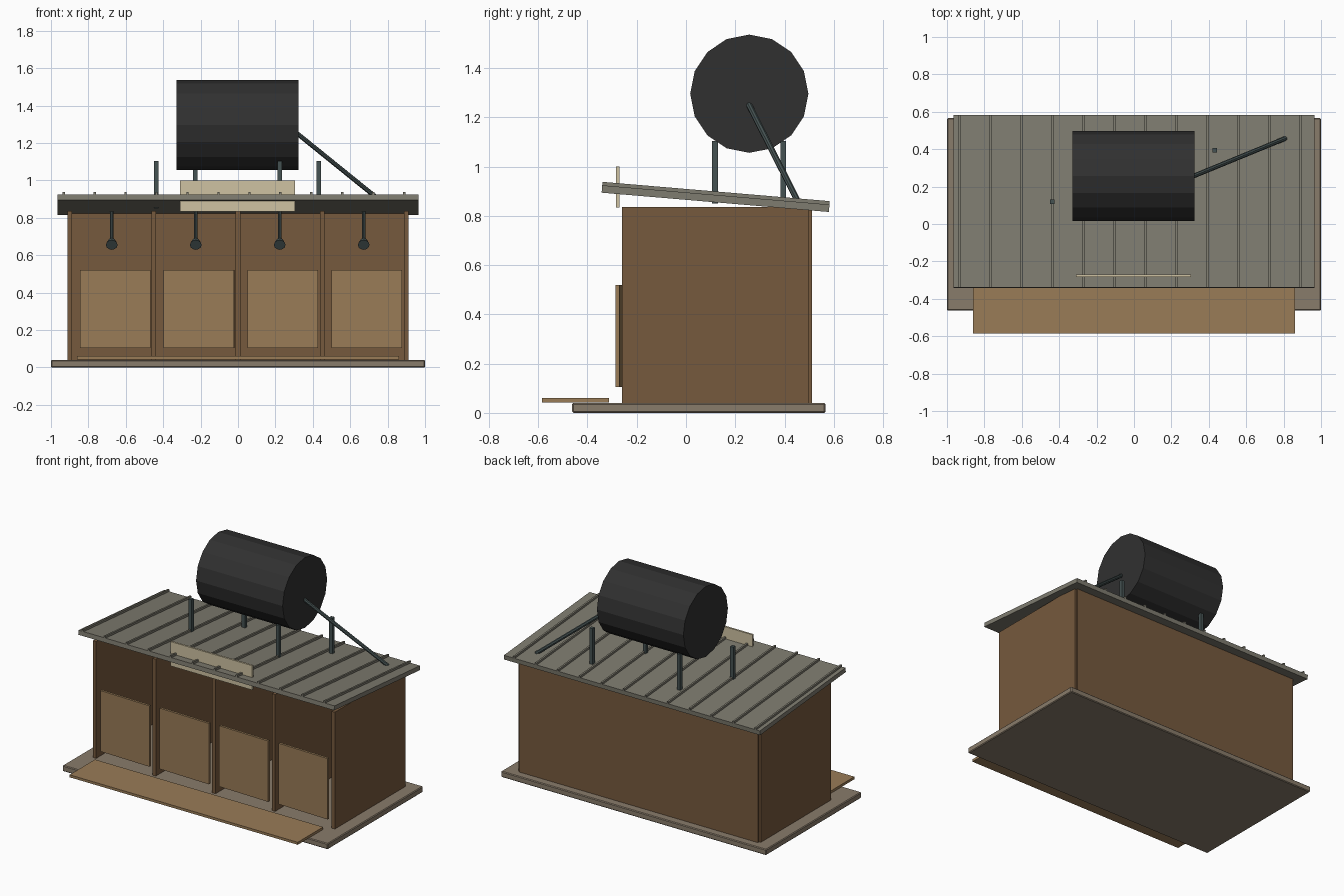
import bpy, math
from mathutils import Vector

if "Cube" in bpy.data.objects:
    bpy.data.objects.remove(bpy.data.objects["Cube"])


def mat(name, r, g, b):
    m = bpy.data.materials.new(name)
    m.diffuse_color = (r, g, b, 1)
    m.use_nodes = True
    m.node_tree.nodes["Principled BSDF"].inputs["Base Color"].default_value = m.diffuse_color
    return m


WALL = mat("brown_wood", 0.18, 0.10, 0.047)
DOOR = mat("light_wood", 0.32, 0.20, 0.095)
ROOF = mat("roof_metal", 0.21, 0.20, 0.16)
SLAB = mat("concrete", 0.25, 0.20, 0.145)
SIGN = mat("cream_paint", 0.62, 0.54, 0.36)
TANK = mat("black_plastic", 0.03, 0.03, 0.03)
STEEL = mat("dark_steel", 0.06, 0.085, 0.085)


def box(name, x, y, z, m, bevel=0):
    """Box given as (min, max) pairs on each axis."""
    bpy.ops.mesh.primitive_cube_add(size=1, location=[(a + b) / 2 for a, b in (x, y, z)])
    o = bpy.context.object
    o.name = name
    o.scale = [b - a for a, b in (x, y, z)]
    bpy.ops.object.transform_apply(location=False, rotation=False, scale=True)
    o.data.materials.append(m)
    if bevel:
        b = o.modifiers.new("bevel", 'BEVEL')
        b.width, b.segments = bevel, 1
    return o


def rod(name, a, b, r, m, sides=8, r2=None):
    """Straight cylinder or cone from a to b."""
    a, b = Vector(a), Vector(b)
    bpy.ops.mesh.primitive_cone_add(vertices=sides, radius1=r, radius2=r if r2 is None else r2,
                                    depth=(b - a).length, location=(a + b) / 2)
    o = bpy.context.object
    o.name = name
    o.rotation_euler = (b - a).to_track_quat('Z', 'Y').to_euler()
    o.data.materials.append(m)
    return o


# Ground slab and front step board
box("base_slab", (-1, 1), (-0.462, 0.566), (0, 0.04), SLAB, 0.005)
box("step_board", (-0.86, 0.86), (-0.585, -0.312), (0.043, 0.06), DOOR)

# Back wall and stall partitions
box("back_wall", (-0.9, 0.9), (0.486, 0.511), (0.04, 0.836), WALL)
for i in range(5):
    x = -0.9 + 0.45 * i
    box("partition", (x - 0.0125, x + 0.0125), (-0.26, 0.498), (0.04, 0.836), WALL)

# Stall doors (slightly ajar) and showers
for i in range(4):
    x = -0.845 + 0.448 * i
    d = box("stall_door", (x, x + 0.377), (-0.2805, -0.2645), (0.105, 0.52), DOOR)
    d.rotation_euler.z = math.radians(-1.5)
    cx = -0.675 + 0.449 * i
    rod("shower_pipe", (cx, 0.38, 0.66), (cx, 0.38, 0.86), 0.009, STEEL)
    rod("shower_head", (cx, 0.375, 0.675), (cx, 0.345, 0.655), 0.02, STEEL, 12, 0.031)

# Sloping roof with standing ribs
SLOPE = math.atan2(-0.078, 0.92)
roof = box("roof_panel", (-0.965, 0.965), (-0.463, 0.463), (-0.015, 0.015), ROOF)
roof.location = (0, 0.12, 0.870)
roof.rotation_euler.x = SLOPE
for i in range(12):
    x = -0.932 + 0.1655 * i
    r = box("roof_rib", (x - 0.006, x + 0.006), (-0.463, 0.463), (-0.008, 0.008), ROOF)
    r.location = (x, 0.1217, 0.891)
    r.rotation_euler.x = SLOPE

# Blank sign board through the front of the roof
box("sign_board", (-0.31, 0.305), (-0.284, -0.271), (0.834, 1.0), SIGN)

# Tank stand posts
for x, y in ((-0.436, 0.118), (-0.229, 0.395), (0.223, 0.118), (0.431, 0.395)):
    box("tank_post", (x - 0.012, x + 0.012), (y - 0.012, y + 0.012), (0.85, 1.105), STEEL)

# Water tank and feed pipe
t = rod("water_tank", (-0.328, 0.257, 1.296), (0.324, 0.257, 1.296), 0.24, TANK, 16)
rod("feed_pipe", (0.31, 0.253, 1.256), (0.81, 0.458, 0.852), 0.0125, STEEL)
